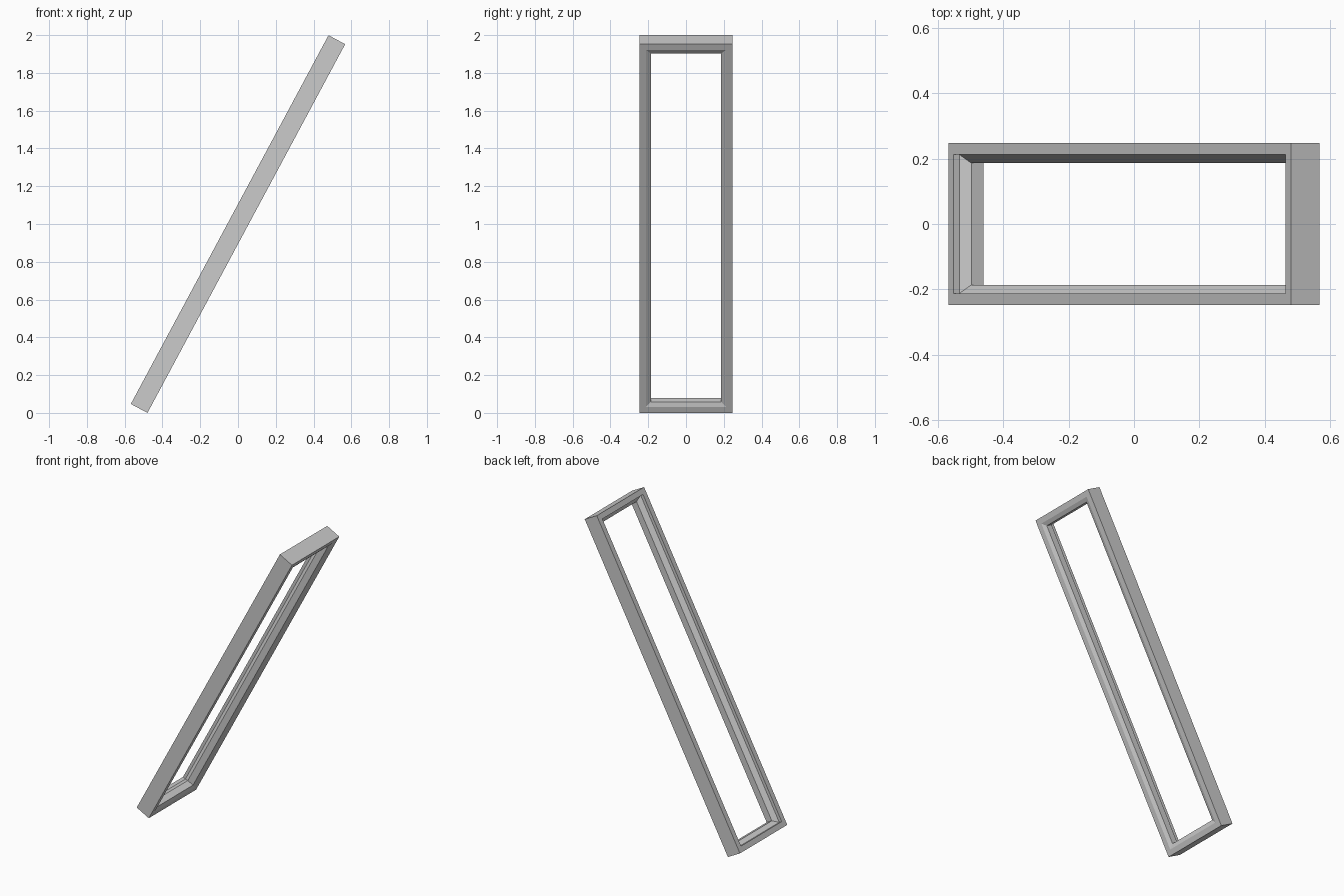
import bpy, bmesh, math
from mathutils import Matrix

if "Cube" in bpy.data.objects:
    bpy.data.objects.remove(bpy.data.objects["Cube"])

LENGTH, WIDTH, THICK = 2.215, 0.494, 0.1
TILT = math.radians(61.8)

# Moulding cross-section: (inset from the outer edge, height through the frame)
PROFILE = [(0, 0.05), (0.035, 0.05), (0.035, 0.03), (0.061, 0.003),
           (0.061, -0.04), (0.035, -0.05), (0, -0.05)]


def mitred_frame(name, length, width, profile):
    """Sweep a profile round a rectangle with mitred corners."""
    bm = bmesh.new()
    rings = []
    for sx, sy in ((-1, -1), (1, -1), (1, 1), (-1, 1)):
        rings.append([bm.verts.new((sx * (length / 2 - i), sy * (width / 2 - i), h))
                      for i, h in profile])
    n = len(profile)
    for c in range(4):
        a, b = rings[c], rings[(c + 1) % 4]
        for k in range(n):
            m = (k + 1) % n
            bm.faces.new((a[k], b[k], b[m], a[m]))
    bmesh.ops.recalc_face_normals(bm, faces=bm.faces)
    mesh = bpy.data.meshes.new(name)
    bm.to_mesh(mesh)
    bm.free()
    obj = bpy.data.objects.new(name, mesh)
    bpy.context.collection.objects.link(obj)
    return obj


# Leaning rectangular frame, lowest edge on the floor
frame = mitred_frame("leaning_frame", LENGTH, WIDTH, PROFILE)
frame.data.transform(Matrix.Translation((0, 0, 1)) @ Matrix.Rotation(-TILT, 4, 'Y'))
low = min(v.co.z for v in frame.data.vertices)
frame.data.transform(Matrix.Translation((0, 0, -low)))
